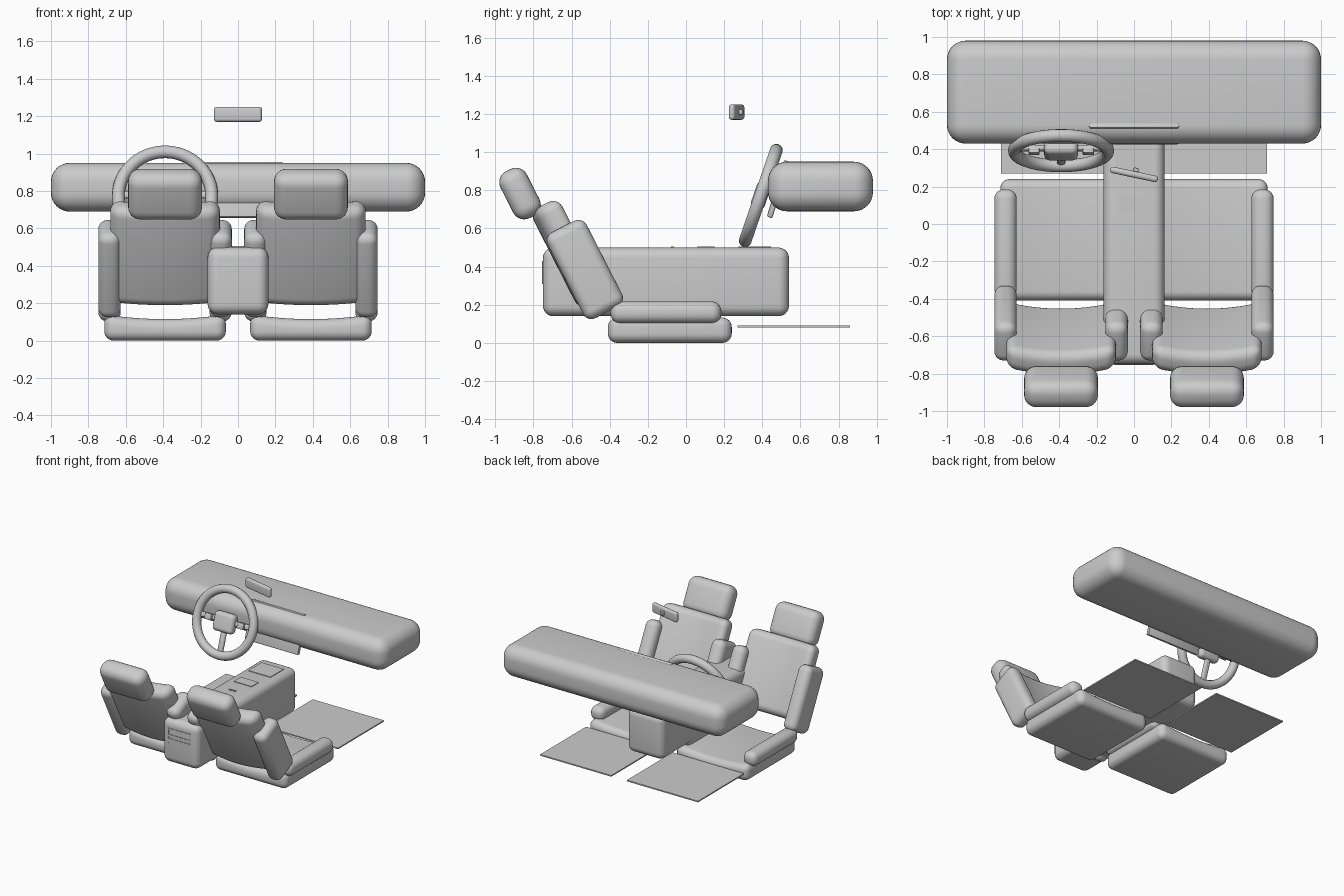
import bpy, bmesh, math
from mathutils import Matrix, Vector

if "Cube" in bpy.data.objects:
    bpy.data.objects.remove(bpy.data.objects["Cube"])

grey = bpy.data.materials.new("plain_grey")
grey.diffuse_color = (0.6, 0.6, 0.6, 1)
grey.use_nodes = True
grey.node_tree.nodes["Principled BSDF"].inputs["Base Color"].default_value = grey.diffuse_color


def finish(name, bm, loc=(0, 0, 0), rot=(0, 0, 0)):
    me = bpy.data.meshes.new(name)
    bmesh.ops.recalc_face_normals(bm, faces=bm.faces)
    bm.to_mesh(me)
    bm.free()
    me.materials.append(grey)
    ob = bpy.data.objects.new(name, me)
    bpy.context.collection.objects.link(ob)
    ob.location = loc
    ob.rotation_euler = [math.radians(a) for a in rot]
    bpy.ops.object.select_all(action='DESELECT')
    ob.select_set(True)
    bpy.context.view_layer.objects.active = ob
    bpy.ops.object.shade_smooth_by_angle(angle=math.radians(35))
    return ob


def rbox(name, loc, size, r=0.0, rot=(0, 0, 0), seg=6, dish=None):
    """Rounded box; dish(v, half_width) may reshape the sliced mesh."""
    bm = bmesh.new()
    bmesh.ops.create_cube(bm, size=1, matrix=Matrix.Diagonal((*size, 1)))
    if r:
        bmesh.ops.bevel(bm, geom=bm.edges[:], offset=r, segments=seg,
                        profile=0.5, affect='EDGES')
    if dish:
        for i in range(1, 12):
            x = (i / 12 - 0.5) * (size[0] - 2 * r)
            bmesh.ops.bisect_plane(bm, geom=bm.verts[:] + bm.edges[:] + bm.faces[:],
                                   plane_co=(x, 0, 0), plane_no=(1, 0, 0))
        for v in bm.verts:
            dish(v, size[0] / 2)
    return finish(name, bm, loc, rot)


def curve_back(v, hw):      # centre of the backrest sits further back
    v.co.y += 0.04 * (v.co.x / hw) ** 2 - 0.02


def hollow_top(v, hw):      # seat cushion dips in the middle
    if v.co.z > 0:
        v.co.z -= 0.025 * max(0, 1 - (v.co.x / hw) ** 2)


# Dashboard with the display set into it
rbox("dashboard", (0, 0.705, 0.82), (2, 0.55, 0.26), 0.1, seg=8)
rbox("display", (0, 0.483, 0.806), (0.48, 0.03, 0.31), 0.008, (-17, 0, 0), 2)

# Rear view mirror and its mount
rbox("mirror", (0, 0.265, 1.21), (0.262, 0.034, 0.08), 0.015, (0, 0, -12), 4)
rbox("mirror_mount", (0.01, 0.288, 1.21), (0.03, 0.025, 0.03), 0.008, (0, 0, -12), 2)

# Centre console with thin trim plates
rbox("console", (0, -0.105, 0.32), (0.325, 1.29, 0.36), 0.055)
for name, x, y, w, d in (("gear_plate", 0.0, 0.36, 0.2, 0.17),
                         ("switch_plate", 0.0, 0.105, 0.16, 0.09),
                         ("latch_plate", 0.0, -0.07, 0.06, 0.015)):
    rbox(name, (x, y, 0.501), (w, d, 0.008))
# Rear vent: a surround with slats
for i, (z, h) in enumerate(((0.425, 0.01), (0.37, 0.02), (0.33, 0.035))):
    rbox("rear_vent_slat", (0, -0.75, z), (0.205, 0.008, h))
for s in (-1, 1):
    rbox("rear_vent_side", (s * 0.1, -0.75, 0.37), (0.008, 0.008, 0.12))

# Seats and floor mats, one per side
LEAN = (27, 0, 0)
for s in (-1, 1):
    cx = 0.39 * s
    rbox("seat_cushion", (cx, -0.085, 0.07), (0.65, 0.65, 0.14), 0.05, dish=hollow_top)
    rbox("backrest", (cx, -0.61, 0.47), (0.585, 0.14, 0.58), 0.055, LEAN, dish=curve_back)
    rbox("headrest", (cx, -0.87, 0.783), (0.395, 0.155, 0.275), 0.065, LEAN)
    for t in (-1, 1):
        bx = cx + t * 0.297
        rbox("cushion_bolster", (bx, -0.105, 0.16), (0.12, 0.58, 0.115), 0.05)
        rbox("backrest_bolster", (bx, -0.53, 0.385), (0.12, 0.23, 0.505), 0.05, LEAN)
    rbox("floor_mat", (cx, 0.565, 0.087), (0.64, 0.59, 0.01))

# Steering wheel: rim, hub, spokes and thumb buttons in one tilted frame
WX, TILT = Vector((-0.39, 0.392, 0.773)), (-19, 0, 0)
R = Matrix.Rotation(math.radians(TILT[0]), 3, 'X')


def on_wheel(x, y, z):
    return WX + R @ Vector((x, y, z))


bm = bmesh.new()
N, M, RAD, TUBE = 48, 14, 0.25, 0.034
rings = []
for i in range(N):
    a = 2 * math.pi * i / N
    ring = []
    for j in range(M):
        b = 2 * math.pi * j / M
        d = RAD + TUBE * math.cos(b)
        ring.append(bm.verts.new((d * math.cos(a), TUBE * math.sin(b), d * math.sin(a))))
    rings.append(ring)
for i in range(N):
    p, q = rings[i], rings[(i + 1) % N]
    for j in range(M):
        k = (j + 1) % M
        bm.faces.new((p[j], q[j], q[k], p[k]))
finish("steering_rim", bm, WX, TILT)

rbox("steering_hub", on_wheel(0, 0, 0), (0.18, 0.075, 0.15), 0.03, TILT)
rbox("lower_spoke", on_wheel(0, 0.01, -0.15), (0.045, 0.03, 0.2), 0.012, TILT, 3)
for s in (-1, 1):
    rbox("side_spoke", on_wheel(s * 0.16, 0.01, 0.01), (0.18, 0.03, 0.04), 0.012, TILT, 3)
    rbox("thumb_buttons", on_wheel(s * 0.145, -0.008, 0.01), (0.06, 0.03, 0.05), 0.008, TILT, 2)
